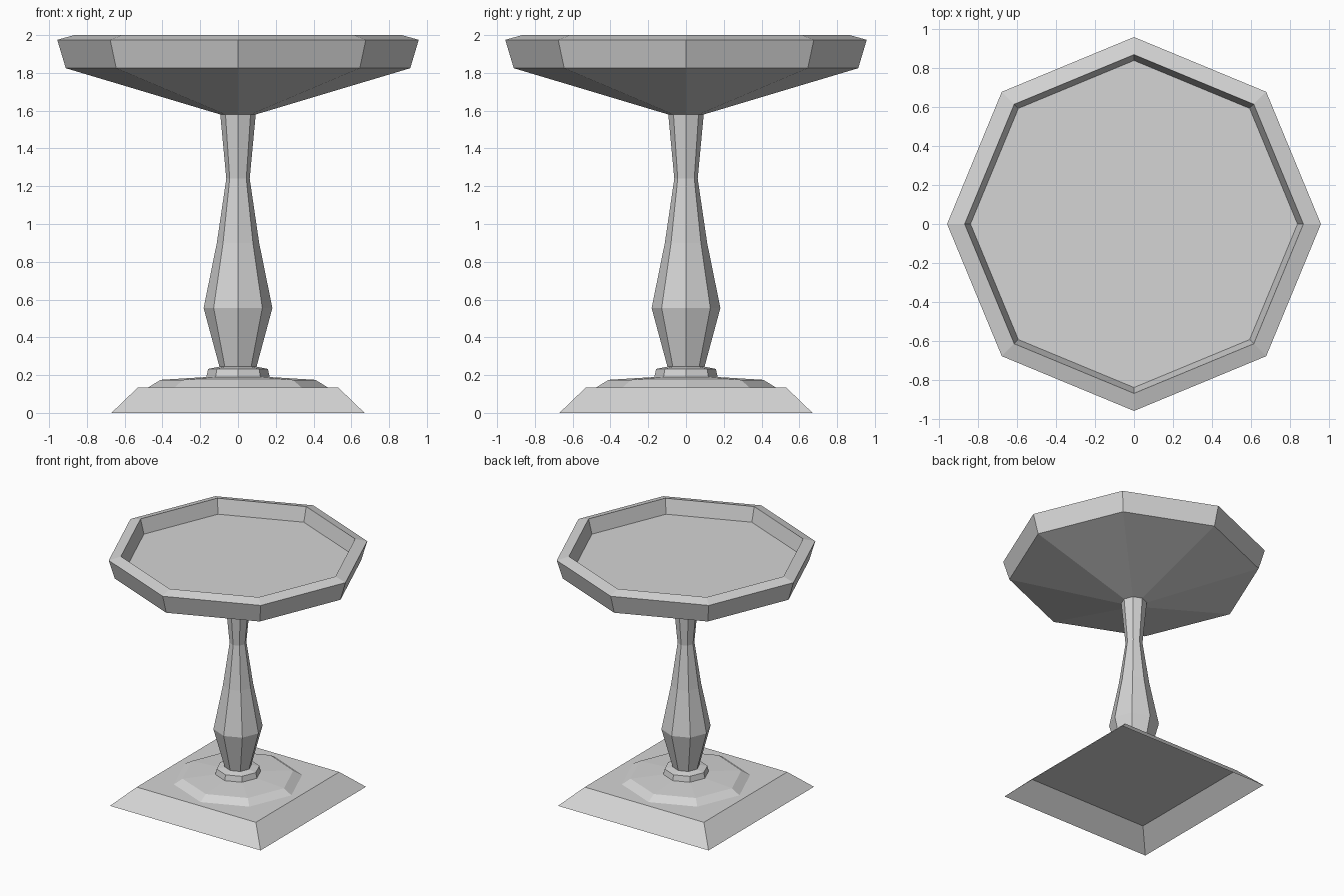
import bpy
import math

old = bpy.data.objects.get("Cube")
if old:
    bpy.data.objects.remove(old, do_unlink=True)

stone = bpy.data.materials.new("pale grey stone")
stone.use_nodes = True
colour = (0.66, 0.66, 0.66, 1)
stone.diffuse_color = colour
stone.node_tree.nodes["Principled BSDF"].inputs["Base Color"].default_value = colour


def turned(name, profile, sides=8, start=0.0, top=True):
    """Faceted shell, open underneath, from (radius, height) rings listed from the bottom up."""
    verts = [(r * math.cos(start + math.tau * i / sides),
              r * math.sin(start + math.tau * i / sides), z)
             for r, z in profile for i in range(sides)]
    faces = []
    for k in range(len(profile) - 1):
        for i in range(sides):
            j = (i + 1) % sides
            faces.append((k * sides + i, k * sides + j,
                          (k + 1) * sides + j, (k + 1) * sides + i))
    if top:
        faces.append(tuple(range(len(verts) - sides, len(verts))))
    mesh = bpy.data.meshes.new(name)
    mesh.from_pydata(verts, [], faces)
    mesh.materials.append(stone)
    obj = bpy.data.objects.new(name, mesh)
    bpy.context.collection.objects.link(obj)


# Square sloping foot, hollow underneath
diag = math.sqrt(2)
turned("square_base", [(0.67 * diag, 0), (0.53 * diag, 0.135)], 4, math.pi / 4)

# Low octagonal step and collar under the column
turned("base_step", [(0.475, 0.135), (0.41, 0.175), (0.165, 0.19)], top=False)
turned("collar", [(0.168, 0.19), (0.158, 0.233), (0.097, 0.245)], top=False)

# Baluster column
turned("column", [(0.097, 0.24), (0.182, 0.555), (0.112, 0.9), (0.062, 1.24), (0.094, 1.582)],
       top=False)

# Shallow basin with a sloped rim and a sunken floor
turned("basin", [(0.094, 1.58), (0.912, 1.825), (0.957, 1.975),
                 (0.867, 2.0), (0.837, 1.885)])
